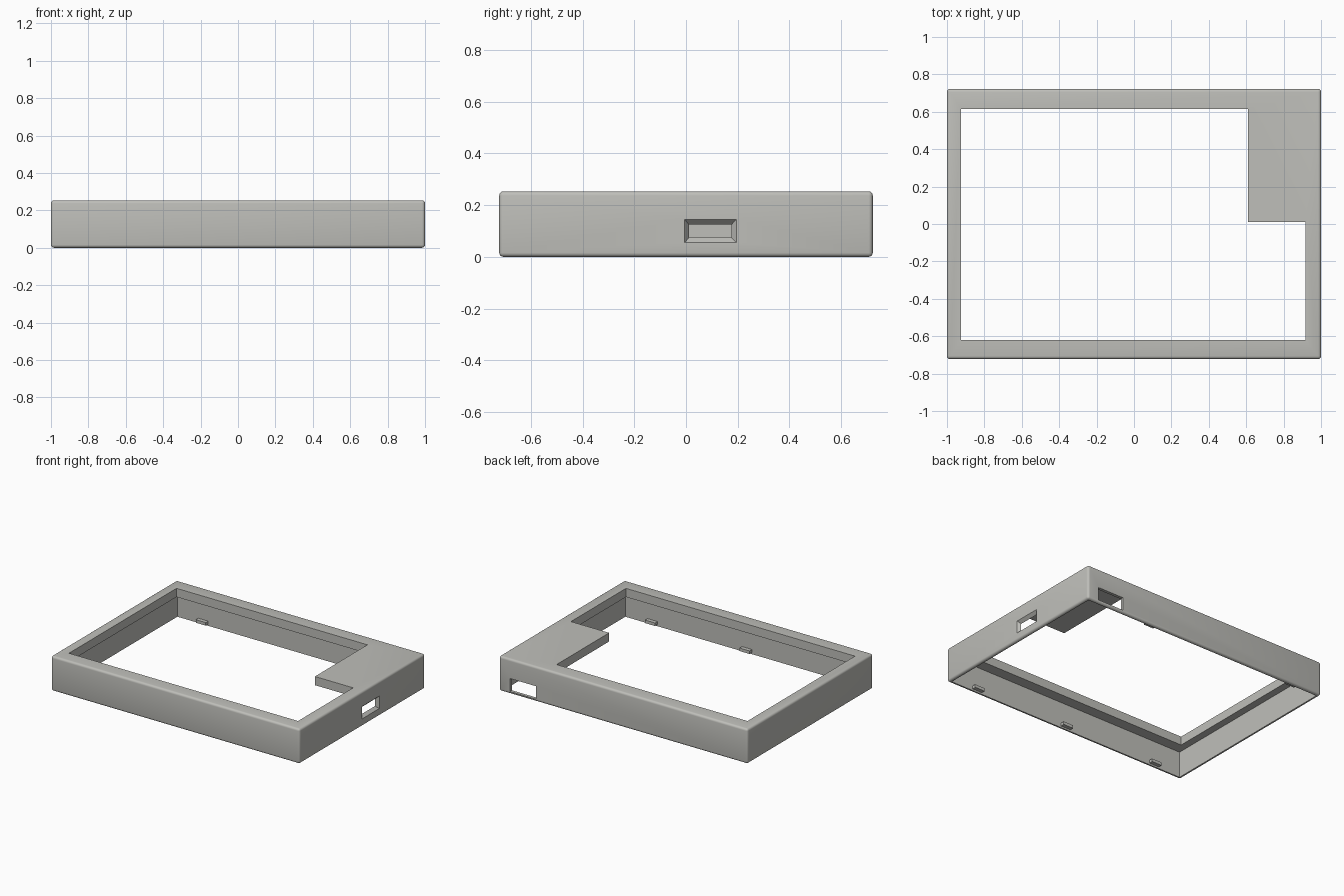
import bpy, bmesh

if "Cube" in bpy.data.objects:
    bpy.data.objects.remove(bpy.data.objects["Cube"])

W, D, H = 1.0, 0.722, 0.253     # half width, half depth, height
T = 0.022                       # side wall thickness
LIP = 0.19                      # underside height of the top lip

plastic = bpy.data.materials.new("warm_grey_plastic")
plastic.diffuse_color = (0.52, 0.52, 0.49, 1)
plastic.use_nodes = True
plastic.node_tree.nodes["Principled BSDF"].inputs["Base Color"].default_value = plastic.diffuse_color


def make(name, bm):
    bmesh.ops.recalc_face_normals(bm, faces=bm.faces)
    me = bpy.data.meshes.new(name)
    bm.to_mesh(me)
    bm.free()
    me.materials.append(plastic)
    ob = bpy.data.objects.new(name, me)
    bpy.context.collection.objects.link(ob)
    return ob


def prism(name, outline, z0, z1):
    bm = bmesh.new()
    face = bm.faces.new([bm.verts.new((x, y, z0)) for x, y in outline])
    top = bmesh.ops.extrude_face_region(bm, geom=[face])["geom"]
    for v in top:
        if isinstance(v, bmesh.types.BMVert):
            v.co.z = z1
    return make(name, bm)


def box(name, x0, x1, y0, y1, z0, z1):
    return prism(name, [(x0, y0), (x1, y0), (x1, y1), (x0, y1)], z0, z1)


def funnel(name, sections):
    # tapered cutter through the right wall: (x, y0, y1, z0, z1) per section
    bm = bmesh.new()
    rings = [[bm.verts.new((x, y, z)) for y, z in
              ((y0, z0), (y1, z0), (y1, z1), (y0, z1))]
             for x, y0, y1, z0, z1 in sections]
    for a, b in zip(rings, rings[1:]):
        for i in range(4):
            j = (i + 1) % 4
            bm.faces.new((a[i], a[j], b[j], b[i]))
    bm.faces.new(rings[0])
    bm.faces.new(rings[-1])
    return make(name, bm)


# Rounded outer block
frame = box("bezel_frame", -W, W, -D, D, 0, H)
bevel = frame.modifiers.new("rounded_edges", "BEVEL")
bevel.width = 0.016
bevel.segments = 4

# Cavity, stepped window and the two side openings
cutters = [
    box("cavity_cutter", -W + T, W - T, -D + T, D - T, -0.1, LIP),
    prism("window_cutter", [(-0.925, -0.62), (0.917, -0.62), (0.917, 0.012),
                            (0.61, 0.012), (0.61, 0.615), (-0.925, 0.615)],
          0.1, 0.4),
    funnel("side_port_cutter", [(W - T - 0.03, 0.011, 0.176, 0.074, 0.125),
                                (W - T, 0.011, 0.176, 0.074, 0.125),
                                (W, -0.005, 0.195, 0.055, 0.145),
                                (W + 0.02, -0.005, 0.195, 0.055, 0.145)]),
    box("back_port_cutter", 0.70, 0.91, D - T - 0.03, D + 0.05, 0.018, 0.112),
]
for c in cutters:
    m = frame.modifiers.new(c.name, "BOOLEAN")
    m.operation = "DIFFERENCE"
    m.solver = "EXACT"
    m.object = c

# Bake the cuts and drop the cutters
bpy.context.view_layer.update()
deps = bpy.context.evaluated_depsgraph_get()
baked = bpy.data.meshes.new_from_object(frame.evaluated_get(deps))
frame.modifiers.clear()
frame.data = baked
for c in cutters:
    bpy.data.objects.remove(c)

bpy.context.view_layer.objects.active = frame
frame.select_set(True)
bpy.ops.object.shade_smooth_by_angle(angle=0.6)

# Small snap clips along the lower inside of the front and back walls
for side, places in ((-1, (-0.76, 0.0, 0.76)), (1, (-0.77, 0.44))):
    wall, tip = side * (D - T + 0.004), side * (D - T - 0.028)
    for i, x in enumerate(places):
        label = "front" if side < 0 else "back"
        box(f"{label}_clip_{i + 1}", x - 0.04, x + 0.04,
            min(wall, tip), max(wall, tip), 0.012, 0.034)
